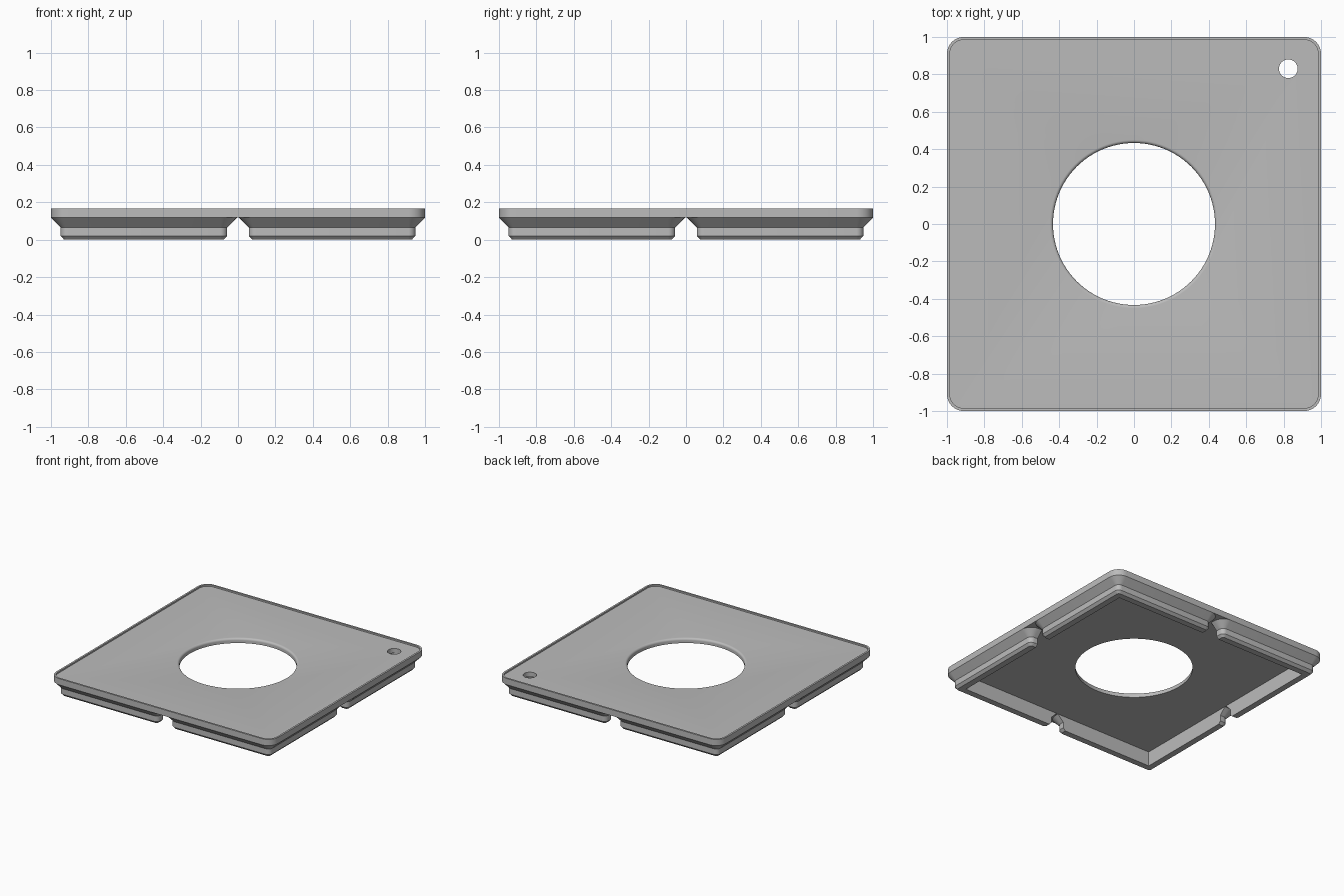
import bpy, bmesh, math
from mathutils import Vector

if "Cube" in bpy.data.objects:
    bpy.data.objects.remove(bpy.data.objects["Cube"])

grey = bpy.data.materials.new("light_grey")
grey.diffuse_color = (0.5, 0.5, 0.5, 1)
grey.use_nodes = True
grey.node_tree.nodes["Principled BSDF"].inputs["Base Color"].default_value = grey.diffuse_color


def rounded_square(half, radius, z, centre, steps=8):
    """Ring of points around a square with rounded corners."""
    pts = []
    for k, (sx, sy) in enumerate([(1, 1), (-1, 1), (-1, -1), (1, -1)]):
        for i in range(steps + 1):
            a = math.pi / 2 * (k + i / steps)
            pts.append((centre + sx * (half - radius) + radius * math.cos(a),
                        centre + sy * (half - radius) + radius * math.sin(a), z))
    return pts


def circle(radius, z, cx, cy, n):
    return [(cx + radius * math.cos(2 * math.pi * i / n),
             cy + radius * math.sin(2 * math.pi * i / n), z) for i in range(n)]


def loft(name, rings):
    """Closed solid through a stack of matching rings."""
    bm = bmesh.new()
    loops = [[bm.verts.new(p) for p in ring] for ring in rings]
    n = len(loops[0])
    for low, high in zip(loops, loops[1:]):
        for i in range(n):
            j = (i + 1) % n
            bm.faces.new((low[i], low[j], high[j], high[i]))
    bm.faces.new(loops[0][::-1])
    bm.faces.new(loops[-1])
    bmesh.ops.recalc_face_normals(bm, faces=bm.faces)
    mesh = bpy.data.meshes.new(name)
    bm.to_mesh(mesh)
    bm.free()
    mesh.materials.append(grey)
    obj = bpy.data.objects.new(name, mesh)
    bpy.context.collection.objects.link(obj)
    return obj


def select(obj):
    bpy.ops.object.select_all(action='DESELECT')
    obj.select_set(True)
    bpy.context.view_layer.objects.active = obj


def cut(obj, cutter):
    mod = obj.modifiers.new("cut", 'BOOLEAN')
    mod.operation, mod.solver, mod.object = 'DIFFERENCE', 'EXACT', cutter
    select(obj)
    bpy.ops.object.modifier_apply(modifier=mod.name)
    bpy.data.objects.remove(cutter)


UNDER, FLOOR, TOP = 0.118, 0.156, 0.168

# Top plate with a fine raised lip around its edge
plate = loft("top_plate", [rounded_square(h, r, z, 0) for h, r, z in [
    (1, 0.09, UNDER), (1, 0.09, TOP), (0.985, 0.075, TOP), (0.985, 0.075, FLOOR)]])

# Large central opening with a rounded upper edge
R, F = 0.433, 0.017
rings = [circle(R, 0.05, 0, 0, 96)]
for i in range(7):
    a = math.pi / 2 * i / 6
    rings.append(circle(R + F * (1 - math.cos(a)), FLOOR - F + F * math.sin(a), 0, 0, 96))
rings.append(circle(R + F, 0.3, 0, 0, 96))
cut(plate, loft("opening_cutter", rings))

# Small corner hole
cut(plate, loft("hole_cutter", [circle(0.05, z, 0.825, 0.83, 32) for z in (0.05, 0.3)]))

# Stepped foot wall of one quarter, hollowed by a sharp square
feet = loft("foot_walls", [rounded_square(h, r, z, 0.503) for h, r, z in [
    (0.4263, 0.019, 0), (0.4455, 0.038, 0.02), (0.4455, 0.038, 0.066), (0.497, 0.09, UNDER)]])
A = 0.88
cut(feet, loft("hollow_cutter", [[(-A, -A, z), (A, -A, z), (A, A, z), (-A, A, z)]
                                 for z in (-0.1, 0.2)]))

# Remove the hidden cap under the plate, then mirror to all four quarters
bm = bmesh.new()
bm.from_mesh(feet.data)
caps = [f for f in bm.faces if all(v.co.z > UNDER - 0.001 for v in f.verts)]
bmesh.ops.delete(bm, geom=caps, context='FACES')
bm.to_mesh(feet.data)
bm.free()
mirror = feet.modifiers.new("quarters", 'MIRROR')
mirror.use_axis = (True, True, False)
mirror.use_mirror_merge = False
select(feet)
bpy.ops.object.modifier_apply(modifier=mirror.name)

for obj in (plate, feet):
    select(obj)
    bpy.ops.object.shade_smooth_by_angle(angle=math.radians(30))
